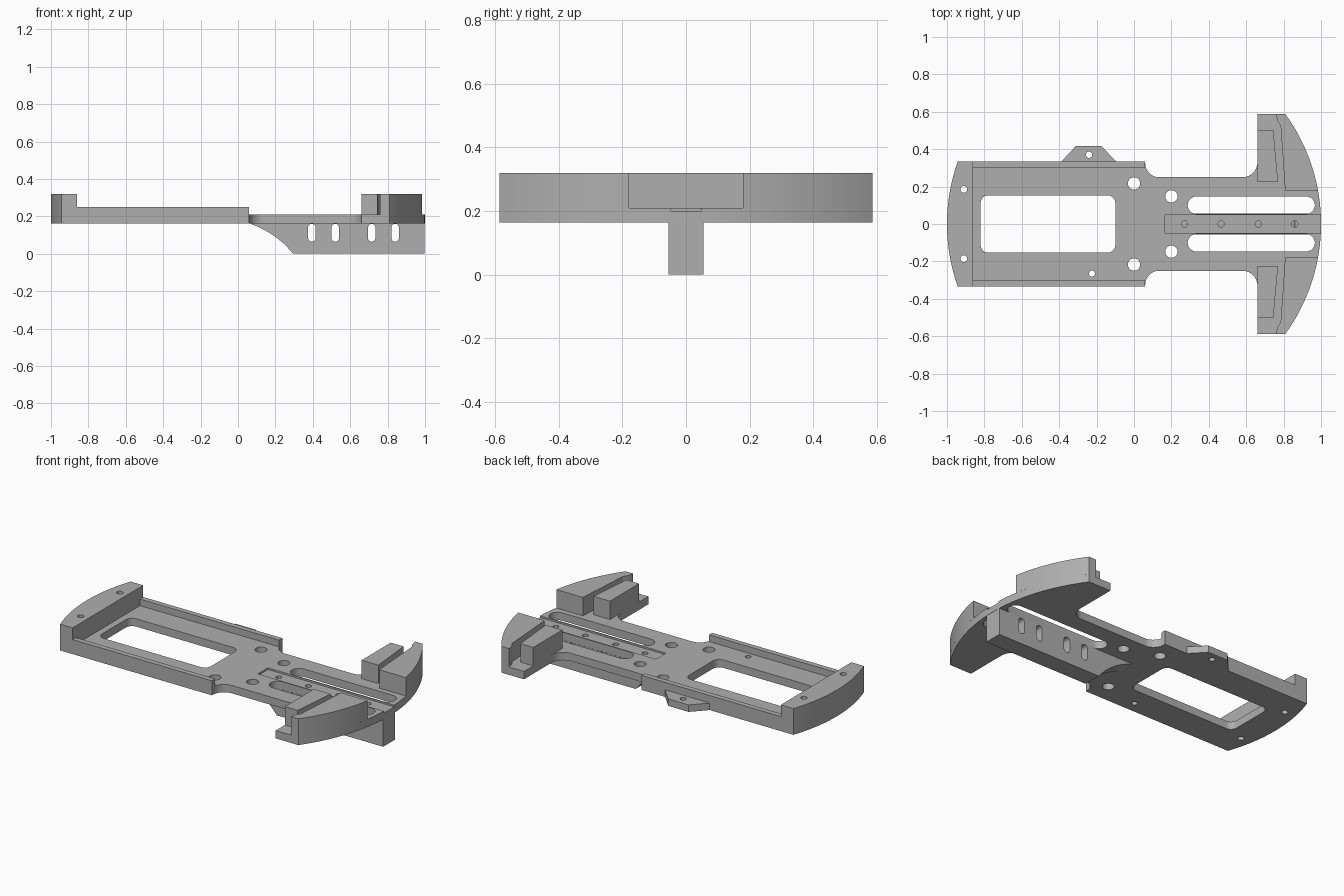
import bpy, bmesh
from math import sin, cos, pi, asin, sqrt
from mathutils import Vector

cube = bpy.data.objects.get("Cube")
if cube:
    bpy.data.objects.remove(cube)

grey = bpy.data.materials.new("light_grey")
grey.use_nodes = True
COLOUR = (0.43, 0.43, 0.43, 1)
grey.diffuse_color = COLOUR
grey.node_tree.nodes["Principled BSDF"].inputs["Base Color"].default_value = COLOUR

BOTTOM, FLOOR, RAIL, TOP = 0.163, 0.21, 0.25, 0.32
BODY, WAIST, WING = 0.333, 0.25, 0.587


def prism(name, outline, low, high, axis="z"):
    """Extrude a closed outline along z, or an (x, z) outline along y."""
    bm = bmesh.new()
    if axis == "z":
        verts = [bm.verts.new((a, b, low)) for a, b in outline]
        move = Vector((0, 0, high - low))
    else:
        verts = [bm.verts.new((a, low, b)) for a, b in outline]
        move = Vector((0, high - low, 0))
    face = bm.faces.new(verts)
    grown = bmesh.ops.extrude_face_region(bm, geom=[face])
    bmesh.ops.translate(bm, vec=move, verts=[v for v in grown["geom"] if isinstance(v, bmesh.types.BMVert)])
    bmesh.ops.recalc_face_normals(bm, faces=bm.faces)
    mesh = bpy.data.meshes.new(name)
    bm.to_mesh(mesh)
    bm.free()
    mesh.materials.append(grey)
    obj = bpy.data.objects.new(name, mesh)
    bpy.context.collection.objects.link(obj)
    return obj


def arc(cx, cy, r, start, end, n=10):
    return [(cx + r * cos(start + (end - start) * i / n),
             cy + r * sin(start + (end - start) * i / n)) for i in range(n + 1)]


def rounded(x0, x1, y0, y1, r):
    corners = [(x1 - r, y1 - r), (x0 + r, y1 - r), (x0 + r, y0 + r), (x1 - r, y0 + r)]
    pts = []
    for i, (cx, cy) in enumerate(corners):
        pts += arc(cx, cy, r, i * pi / 2, (i + 1) * pi / 2, 6)
    return [p for i, p in enumerate(pts) if (Vector(p) - Vector(pts[i - 1])).length > 1e-5]


def circle(x, y, r):
    return arc(x, y, r, 0, 2 * pi, 20)[:-1]


def box(x0, x1, y0, y1):
    return [(x0, y0), (x1, y0), (x1, y1), (x0, y1)]


def mirror_y(pts):
    return [(x, -y) for x, y in reversed(pts)]


def cut(obj, outline, low, high, axis="z"):
    cutter = prism("cutter", outline, low, high, axis)
    cutter.hide_render = True
    mod = obj.modifiers.new("cut", "BOOLEAN")
    mod.operation, mod.solver, mod.object = "DIFFERENCE", "EXACT", cutter
    bpy.context.view_layer.objects.active = obj
    bpy.ops.object.modifier_apply(modifier=mod.name)
    bpy.data.objects.remove(cutter)


def rim(y0, y1, n=14):
    """Points on the unit circle that bounds both ends."""
    return arc(0, 0, 1, asin(y0), asin(y1), n)


# Base plate with narrow waist, spreading wings and curved ends
half = [(0.66, WING)]
half += arc(0.58, WAIST + 0.08, 0.08, 0, -pi / 2)
half += arc(0.135, WAIST + 0.075, 0.075, -pi / 2, -pi)
half += [(0.06, BODY)]
left_rim = [(-x, y) for x, y in reversed(rim(-BODY, BODY))]
plate = prism("base_plate", rim(-WING, WING, 32) + half + left_rim + mirror_y(half), BOTTOM, FLOOR)

# Raised end block and mounting holes
end_block = prism("end_block", left_rim + box(-0.86, -0.86, -BODY, BODY)[1:3], FLOOR, TOP)
for s in (-1, 1):
    for part in (plate, end_block):
        cut(part, circle(-0.91, s * 0.185, 0.018), 0, 0.5)
    cut(plate, circle(0, s * 0.217, 0.033), 0, 0.5)
    cut(plate, circle(0.2, s * 0.148, 0.033), 0, 0.5)
    y0, y1 = sorted((s * 0.054, s * 0.147))
    cut(plate, rounded(0.287, 0.967, y0, y1, 0.0464), 0, 0.5)
cut(plate, circle(-0.225, -0.265, 0.016), 0, 0.5)
cut(plate, rounded(-0.82, -0.10, -0.153, 0.153, 0.04), 0, 0.5)
cut(plate, box(0.165, 1.1, -0.047, 0.047), 0.2, 0.3)

# Keel with scooped front and upright slots
scoop = [(0.06, BOTTOM), (0.115, 0.141), (0.167, 0.113), (0.21, 0.083), (0.25, 0.05), (0.295, 0)]
keel = prism("keel", scoop + [(0.998, 0), (0.998, BOTTOM)], -0.055, 0.055, "y")
for x in (0.395, 0.52, 0.715, 0.84):
    cut(keel, rounded(x - 0.02, x + 0.02, 0.064, 0.16, 0.0199), -0.2, 0.2, "y")
for x in (0.27, 0.465, 0.665, 0.86):
    for part in (plate, keel):
        cut(part, circle(x, 0, 0.017), 0.08, 0.5)

# Side rails, clamp blocks and curved outer walls on both sides
block = [(0.66, 0.225), (0.77, 0.225), (0.745, 0.5), (0.66, 0.5)]
wall = rim(0.18, WING) + [(0.76, WING), (0.767, 0.55), (0.784, 0.525), (0.808, 0.18)]
for side, s in (("left", 1), ("right", -1)):
    for name, pts, high in (("rail", box(-0.86, 0.06, 0.302, BODY), RAIL),
                            ("clamp_block", block, TOP), ("outer_wall", wall, TOP)):
        prism(side + "_" + name, pts if s > 0 else mirror_y(pts), FLOOR, high)

# Side tab with screw hole
tab = prism("side_tab", [(-0.39, BODY), (-0.095, BODY), (-0.175, 0.418), (-0.31, 0.418)], BOTTOM, 0.205)
cut(tab, circle(-0.24, 0.37, 0.017), 0, 0.5)

# Smooth curves, sharp corners
bpy.ops.object.select_all(action="DESELECT")
for obj in bpy.context.collection.objects:
    if obj.type == "MESH" and grey.name in obj.data.materials:
        obj.select_set(True)
        bpy.context.view_layer.objects.active = obj
bpy.ops.object.shade_smooth_by_angle()
